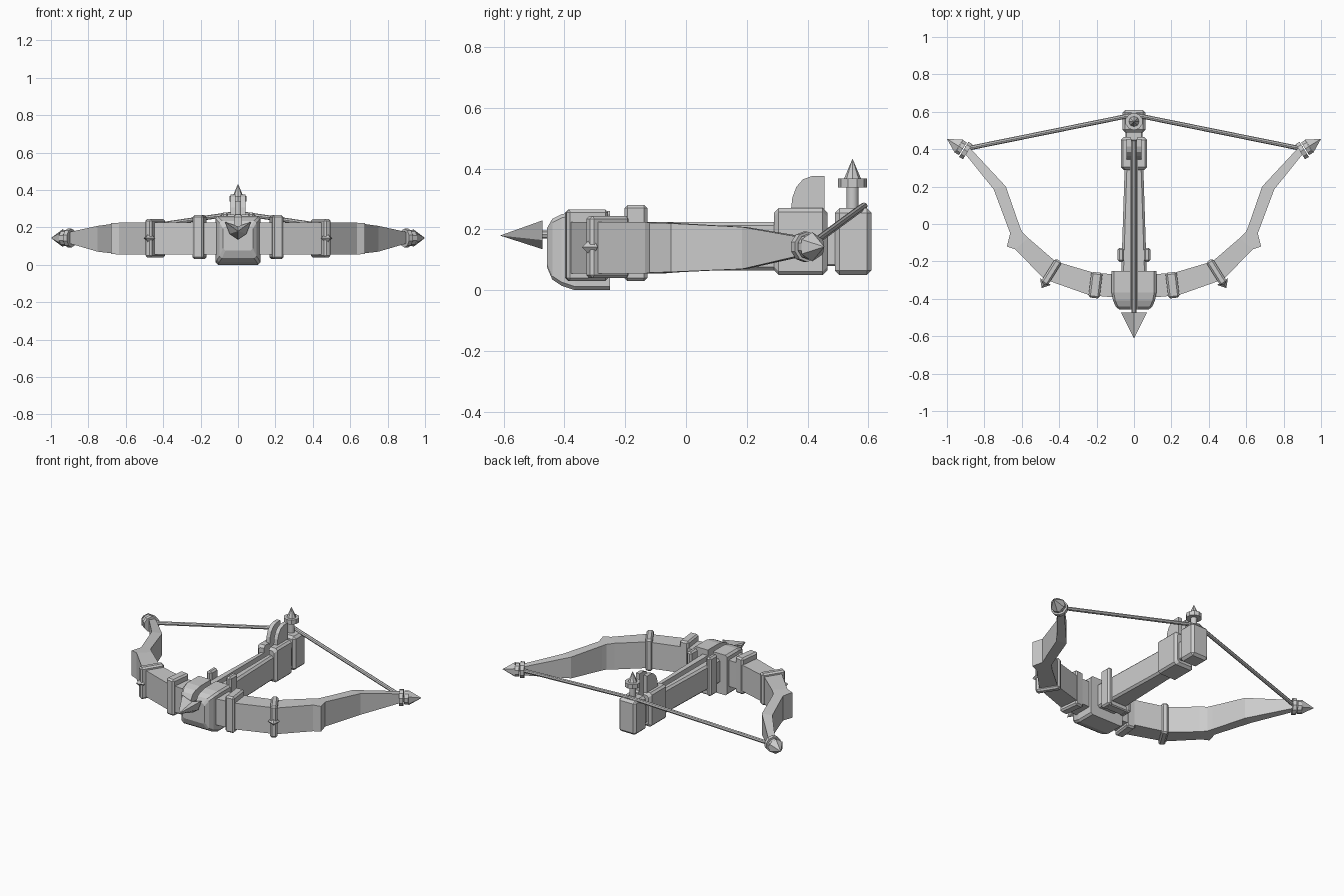
import bpy, bmesh, math
from mathutils import Vector, Matrix

if "Cube" in bpy.data.objects:
    bpy.data.objects.remove(bpy.data.objects["Cube"])


def finish(name, bm, mirror=False, bevel=0.0, smooth=False):
    bmesh.ops.recalc_face_normals(bm, faces=bm.faces)
    me = bpy.data.meshes.new(name)
    bm.to_mesh(me)
    bm.free()
    ob = bpy.data.objects.new(name, me)
    bpy.context.collection.objects.link(ob)
    if bevel:
        m = ob.modifiers.new("bevel", 'BEVEL')
        m.width, m.segments = bevel, 1
    if mirror:
        ob.modifiers.new("mirror", 'MIRROR').use_mirror_merge = False
    if smooth:
        bpy.context.view_layer.objects.active = ob
        ob.select_set(True)
        bpy.ops.object.shade_smooth_by_angle(angle=math.radians(40))
        ob.select_set(False)
    return ob


def loft(name, rings, mirror=False, bevel=0.0):
    bm = bmesh.new()
    vs = [[bm.verts.new(p) for p in r] for r in rings]
    n = len(vs[0])
    for a, b in zip(vs, vs[1:]):
        for i in range(n):
            bm.faces.new((a[i], a[(i + 1) % n], b[(i + 1) % n], b[i]))
    bm.faces.new(vs[0])
    bm.faces.new(vs[-1])
    return finish(name, bm, mirror, bevel)


def grooved(name, stations, floor=0.165, g=0.018):
    # lofts a block along y with an open bolt groove down the top
    rings = []
    for y, w, lo, hi in stations:
        c = 0.012
        half = [(w - c, lo), (w, lo + c), (w, hi - c), (w - c, hi), (g, hi), (g, floor)]
        pts = half + [(-x, z) for x, z in reversed(half)]
        rings.append([(x, y, z) for x, z in pts])
    return loft(name, rings)


def box(name, centre, size, rot=0.0, bevel=0.01, mirror=False):
    bm = bmesh.new()
    m = Matrix.Translation(centre) @ Matrix.Rotation(rot, 4, 'Z') @ Matrix.Diagonal((*size, 1))
    bmesh.ops.create_cube(bm, size=1, matrix=m)
    return finish(name, bm, mirror, bevel)


def cone(name, a, b, r1, r2, sides, mirror=False, smooth=False):
    a, b = Vector(a), Vector(b)
    d = b - a
    bm = bmesh.new()
    m = Matrix.Translation((a + b) / 2) @ d.to_track_quat('Z', 'Y').to_matrix().to_4x4()
    bmesh.ops.create_cone(bm, cap_ends=True, segments=sides, radius1=r1, radius2=r2,
                          depth=d.length, matrix=m)
    return finish(name, bm, mirror, smooth=smooth)


# front head block with rounded nose
grooved("head_block", [(-0.25, 0.12, 0.0, 0.26), (-0.365, 0.12, 0.0, 0.26),
                       (-0.41, 0.112, 0.015, 0.25), (-0.44, 0.098, 0.035, 0.235),
                       (-0.457, 0.08, 0.075, 0.205)])

# stock and rear trigger housing
grooved("stock", [(-0.26, 0.068, 0.065, 0.225), (0.30, 0.05, 0.065, 0.225)])
grooved("trigger_housing", [(0.29, 0.055, 0.065, 0.255), (0.305, 0.07, 0.05, 0.27),
                            (0.45, 0.07, 0.05, 0.27), (0.465, 0.055, 0.065, 0.255)])
box("stock_neck", (0, 0.475, 0.14), (0.09, 0.06, 0.12), bevel=0.005)
box("stock_butt", (0, 0.55, 0.16), (0.125, 0.12, 0.22), bevel=0.015)

# clip around the stock
box("stock_clip_side", (0.07, -0.165, 0.155), (0.035, 0.075, 0.25), mirror=True)
box("stock_clip_base", (0, -0.165, 0.05), (0.13, 0.06, 0.035), bevel=0.006)

# quarter-round release fins
fin = [(0.345, 0.26), (0.35, 0.305), (0.363, 0.34), (0.385, 0.365), (0.415, 0.376),
       (0.455, 0.376), (0.455, 0.26)]
loft("release_fin", [[(x, y, z) for y, z in fin] for x in (0.014, 0.04)], mirror=True)

# string post with collar and point
cone("post", (0, 0.548, 0.26), (0, 0.548, 0.35), 0.02, 0.02, 10, smooth=True)
cone("post_collar", (0, 0.548, 0.338), (0, 0.548, 0.367), 0.047, 0.047, 10)
cone("post_point", (0, 0.548, 0.367), (0, 0.548, 0.433), 0.028, 0.0, 8)

# bow limb: outer edge, inner edge, bottom, top
limb = [((0.08, -0.395), (0.08, -0.27), 0.055, 0.225),
        ((0.24, -0.38), (0.21, -0.262), 0.055, 0.225),
        ((0.48, -0.295), (0.42, -0.20), 0.055, 0.225),
        ((0.635, -0.135), (0.565, -0.075), 0.055, 0.225),
        ((0.68, -0.12), (0.60, -0.04), 0.058, 0.222),
        ((0.662, -0.05), (0.612, -0.01), 0.06, 0.22),
        ((0.75, 0.185), (0.685, 0.20), 0.07, 0.208),
        ((0.915, 0.39), (0.885, 0.415), 0.118, 0.172)]
loft("bow_limb", [[(*o, lo), (*i, lo), (*i, hi), (*o, hi)] for o, i, lo, hi in limb], mirror=True)

# bands around the limb
box("inner_band", (0.206, -0.327, 0.148), (0.06, 0.138, 0.235), math.radians(7), mirror=True)
box("outer_band", (0.442, -0.258, 0.142), (0.042, 0.15, 0.205), math.radians(32), mirror=True)
cone("band_spike", (0.473, -0.308, 0.142), (0.494, -0.342, 0.142), 0.034, 0.0, 4, mirror=True)

# limb tips: lashing rings and pointed caps
axis = Vector((0.1, 0.062, 0)).normalized()
tip = Vector((1.0, 0.455, 0.143))
for k, (d, r) in enumerate(((0.118, 0.05), (0.088, 0.042))):
    c = tip - axis * d
    cone(f"lashing_{k + 1}", c - axis * 0.012, c + axis * 0.012, r, r, 10, mirror=True)
cone("tip_cap", tip - axis * 0.075, tip, 0.048, 0.0, 6, mirror=True)

# bow string drawn behind the post
cone("string", (0.9, 0.402, 0.143), (0.045, 0.575, 0.27), 0.012, 0.012, 8, True, True)
cone("string_loop", (0.048, 0.574, 0.269), (-0.002, 0.586, 0.277), 0.012, 0.012, 8, True, True)

# bolt: shaft and barbed head
cone("bolt_shaft", (0, -0.50, 0.183), (0, 0.495, 0.183), 0.013, 0.013, 8, smooth=True)
bm = bmesh.new()
point = bm.verts.new((0, -0.612, 0.18))
half = [(0.07, 0.23), (0.045, 0.165)]
base = [(0, 0.205)] + half + [(0, 0.135)] + [(-x, z) for x, z in reversed(half)]
ring = [bm.verts.new((x, -0.472, z)) for x, z in base]
for i in range(len(ring)):
    bm.faces.new((ring[i], ring[(i + 1) % len(ring)], point))
bm.faces.new(ring)
finish("bolt_head", bm)
